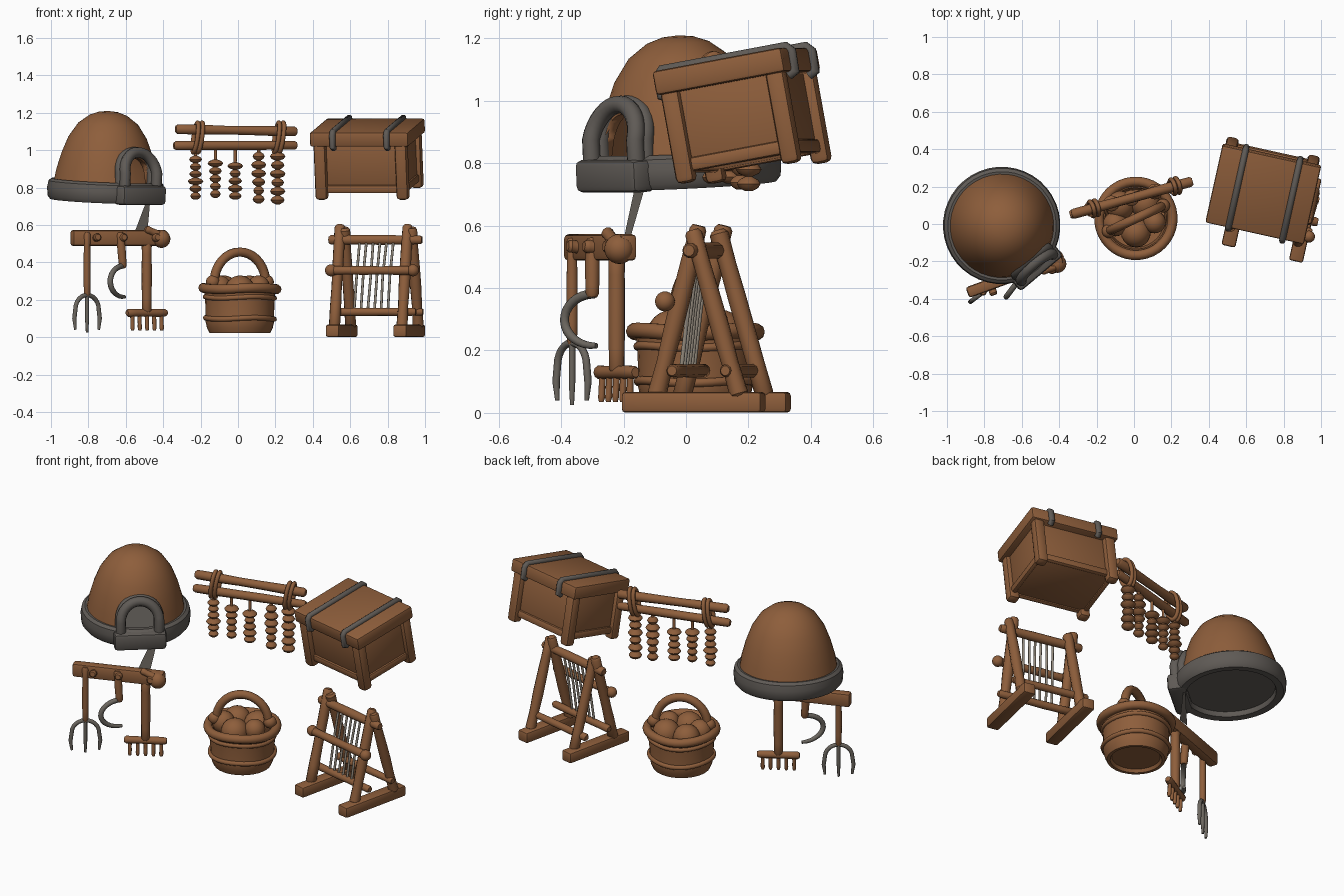
import bpy, bmesh, math, random
from mathutils import Matrix, Vector

random.seed(4)
if "Cube" in bpy.data.objects:
    bpy.data.objects.remove(bpy.data.objects["Cube"])


def material(name, rgb):
    m = bpy.data.materials.new(name)
    m.use_nodes = True
    m.diffuse_color = (*rgb, 1)
    m.node_tree.nodes["Principled BSDF"].inputs["Base Color"].default_value = (*rgb, 1)
    return m


BROWN = material("warm brown", (0.27, 0.112, 0.044))
STONE = material("grey stone", (0.115, 0.103, 0.092))
IRON = material("dull iron", (0.15, 0.135, 0.115))
THREAD = material("pale thread", (0.30, 0.26, 0.21))


def place(x, y, z, yaw=0, tilt=0):
    return (Matrix.Translation((x, y, z)) @ Matrix.Rotation(math.radians(yaw), 4, 'Z')
            @ Matrix.Rotation(math.radians(tilt), 4, 'X'))


WORLD = Matrix()


def finish(name, mesh, mat, frame):
    mesh.transform(frame)
    mesh.materials.clear()
    mesh.materials.append(mat)
    mesh.shade_smooth()
    mesh.set_sharp_from_angle(angle=math.radians(40))
    ob = bpy.data.objects.new(name, mesh)
    bpy.context.collection.objects.link(ob)
    return ob


def from_bmesh(name, bm, mat, frame):
    bmesh.ops.recalc_face_normals(bm, faces=bm.faces)
    mesh = bpy.data.meshes.new(name)
    bm.to_mesh(mesh)
    bm.free()
    return finish(name, mesh, mat, frame)


def box(name, centre, size, mat=BROWN, frame=WORLD, bevel=0.012):
    bm = bmesh.new()
    bmesh.ops.create_cube(bm, size=1)
    bmesh.ops.scale(bm, vec=size, verts=bm.verts)
    bmesh.ops.translate(bm, vec=centre, verts=bm.verts)
    bmesh.ops.bevel(bm, geom=bm.edges[:], offset=bevel, segments=2, affect='EDGES', profile=0.5)
    return from_bmesh(name, bm, mat, frame)


def lathe(name, profile, mat=BROWN, frame=WORLD, steps=32):
    bm = bmesh.new()
    vs = [bm.verts.new((r, 0, z)) for r, z in profile]
    es = [bm.edges.new(p) for p in zip(vs, vs[1:])]
    bmesh.ops.spin(bm, geom=vs + es, cent=(0, 0, 0), axis=(0, 0, 1),
                   angle=math.tau, steps=steps, use_duplicate=False)
    bmesh.ops.remove_doubles(bm, verts=bm.verts, dist=0.0004)
    return from_bmesh(name, bm, mat, frame)


def tube(name, pts, r, mat=BROWN, frame=WORLD, cyclic=False, radii=None):
    cu = bpy.data.curves.new(name, 'CURVE')
    cu.dimensions = '3D'
    cu.bevel_depth, cu.bevel_resolution, cu.use_fill_caps = r, 3, True
    sp = cu.splines.new('POLY')
    sp.points.add(len(pts) - 1)
    sp.use_cyclic_u = cyclic
    for i, p in enumerate(pts):
        sp.points[i].co = (*p, 1)
        sp.points[i].radius = radii[i] if radii else 1
    tmp = bpy.data.objects.new(name + "_path", cu)
    bpy.context.collection.objects.link(tmp)
    bpy.context.view_layer.update()
    mesh = bpy.data.meshes.new_from_object(tmp.evaluated_get(bpy.context.evaluated_depsgraph_get()))
    bpy.data.objects.remove(tmp)
    return finish(name, mesh, mat, frame)


def pole(name, a, b, r, frame=WORLD, mat=BROWN):
    """Hand-cut stick: rounded ends, slightly uneven thickness."""
    a, b = Vector(a), Vector(b)
    e = min(0.12, 0.012 / (b - a).length)
    ts = [0, e, 0.2, 0.4, 0.6, 0.8, 1 - e, 1]
    radii = [0.7] + [random.uniform(0.93, 1.07) for _ in ts[2:]] + [0.7]
    return tube(name, [a.lerp(b, t) for t in ts], r, mat, frame, radii=radii)


def ball(name, centre, r, mat=BROWN, frame=WORLD):
    bm = bmesh.new()
    bmesh.ops.create_uvsphere(bm, u_segments=20, v_segments=12, radius=r)
    bmesh.ops.translate(bm, vec=centre, verts=bm.verts)
    return from_bmesh(name, bm, mat, frame)


def arc(fn, a0, a1, n):
    return [fn(math.radians(a0 + (a1 - a0) * i / n)) for i in range(n + 1)]


# Domed oven: hollow shell with an arched mouth, stone ring, floor and sill
oven = place(-0.71, -0.005, 0.732, 40, 3.5)
dome = lathe("oven_dome", [(0, .478), (.05, .473), (.1, .455), (.16, .41), (.21, .335), (.243, .25),
                           (.268, .16), (.285, .06), (.25, .06), (.23, .16), (.2, .25), (.15, .34),
                           (.09, .4), (0, .42)], BROWN, oven, 40)
bm = bmesh.new()
mouth = [(-.085, .0), (.085, .0)] + arc(lambda a: (.085 * math.cos(a), .15 + .09 * math.sin(a)), 0, 180, 12)
face = bm.faces.new([bm.verts.new((x, -.5, z)) for x, z in mouth])
ext = bmesh.ops.extrude_face_region(bm, geom=[face])
bmesh.ops.translate(bm, vec=(0, .42, 0), verts=[v for v in ext["geom"] if isinstance(v, bmesh.types.BMVert)])
cutter = from_bmesh("mouth_cutter", bm, BROWN, oven)
cutter.hide_render = True
mod = dome.modifiers.new("mouth", 'BOOLEAN')
mod.object, mod.operation, mod.solver = cutter, 'DIFFERENCE', 'EXACT'
bpy.context.view_layer.update()
cut = bpy.data.meshes.new_from_object(dome.evaluated_get(bpy.context.evaluated_depsgraph_get()))
dome.modifiers.clear()
dome.data = cut
bpy.data.objects.remove(cutter)

lathe("oven_ring", [(.255, .0), (.295, -.003), (.31, .015), (.314, .06), (.308, .095), (.29, .108),
                    (.262, .105), (.25, .08), (.25, .01), (.255, .0)], STONE, oven, 40)
lathe("oven_floor", [(0, .03), (.27, .03), (.27, .075), (0, .075)], STONE, oven, 40)
box("oven_sill", (0, -.285, .045), (.3, .1, .105), STONE, oven, .02)
arch = ([(-.11, -.275, .07)] + arc(lambda a: (-.11 * math.cos(a), -.275 + .035 * math.sin(a),
        .16 + .112 * math.sin(a)), 0, 180, 16) + [(.11, -.275, .07)])
for i, dy in enumerate((-.015, .025)):
    tube("oven_arch_%d" % i, [(x, y + dy, z) for x, y, z in arch], .029, STONE, oven)

# Tool rack: beam with pegs
rack = place(-.637, -.275, .53, 20)
box("rack_beam", (0, 0, 0), (.54, .06, .085), BROWN, rack, .015)
for i, x in enumerate((-.14, .01, .2)):
    pole("rack_peg_%d" % i, (x, .02, -.005), (x, -.06, .005), .022, rack)
ball("rack_knob", (.235, -.02, -.005), .048, BROWN, rack)
pole("rack_brace", (.14, -.03, .05), (.26, -.03, .0), .02, rack)

# Pitchfork
fork = place(-.807, -.365, 0, 37)
pole("fork_handle", (0, 0, .56), (0, 0, .22), .018, fork)
tube("fork_middle_tine", [(0, 0, .24), (0, 0, .1), (0, 0, .025)], .011, IRON, fork, radii=[1, 1, .6])
prongs = ([(-.078, 0, .04), (-.085, 0, .1)] +
          arc(lambda a: (-.078 * math.cos(a), 0, .15 + .075 * math.sin(a)), 0, 180, 12) +
          [(.085, 0, .1), (.078, 0, .04)])
tube("fork_outer_tines", prongs, .012, IRON, fork, radii=[.6] + [1] * (len(prongs) - 2) + [.6])

# Sickle
pole("sickle_handle", (-.63, -.3, .56), (-.615, -.3, .37), .022)
sickle = place(-.612, -.295, .298, 53)
hook = arc(lambda a: (-.118 * math.sin(a), 0, .083 * math.cos(a)), 0, 185, 16)
tube("sickle_blade", hook, .015, IRON, sickle, radii=[1] * 12 + [.9, .85, .8, .75, .6])

# Rake
rake = place(-.488, -.222, 0, 30)
pole("rake_handle", (0, 0, .52), (0, 0, .13), .026, rake)
pole("rake_head", (-.122, 0, .13), (.122, 0, .13), .022, rake)
for i in range(5):
    x = (i - 2) * .045
    pole("rake_tine_%d" % i, (x, 0, .13), (x, -.005, .035), .011, rake)

# Upright blade above the rack
bm = bmesh.new()
bm.faces.new([bm.verts.new(p) for p in ((-.555, -.2, .555), (-.485, -.18, .555),
                                        (-.465, -.115, .78), (-.485, -.16, .74))])
bmesh.ops.solidify(bm, geom=bm.faces[:], thickness=.012)
from_bmesh("rack_blade", bm, IRON, WORLD)

# Drying rack: two poles, ties, and hanging strings of beads
drying = place(-.01, .14, 0, 15.3)
pole("drying_pole_upper", (-.335, 0, 1.112), (.335, 0, 1.1), .026, drying)
pole("drying_pole_lower", (-.345, 0, 1.024), (.335, 0, 1.026), .025, drying)
for i, x in enumerate((-.225, -.2, .225, .25)):
    loop = arc(lambda a: (x + .012 * math.sin(a), .04 * math.cos(a), 1.067 + .08 * math.sin(a)), 0, 345, 23)
    tube("drying_tie_%d" % i, loop, .012, BROWN, drying, cyclic=True)
strings = ((-.225, .97, .735, 6), (-.115, .95, .745, 5), (-.005, .935, .735, 5),
           (.125, .99, .715, 6), (.23, .99, .71, 6))
for i, (x, top, low, n) in enumerate(strings):
    h = (top - low) / n
    profile = [(0, top)]
    for k in range(n):
        z, r = top - k * h, random.uniform(.029, .043)
        profile += [(.011, z), (r * .8, z - .22 * h), (r, z - .5 * h), (r * .8, z - .78 * h)]
    profile += [(.011, low), (0, low)]
    at = drying @ Matrix.Translation((x, 0, 0))
    lathe("bead_string_%d" % i, profile, BROWN, at, 14)
    pole("bead_cord_%d" % i, (0, 0, 1.03), (0, 0, top - .02), .009, at)

# Basket of round loaves with a hooped handle
basket = place(.01, .03, 0, 25)
lathe("basket_body", [(0, .04), (.135, .04), (.145, .022), (.163, .022), (.176, .05), (.184, .085),
                      (.183, .12), (.186, .2), (.19, .25), (.165, .25), (.155, .18), (0, .17)], BROWN, basket)
for i, (r, z, t) in enumerate(((.197, .26, .026), (.186, .212, .013), (.184, .1, .014))):
    tube("basket_band_%d" % i, arc(lambda a: (r * math.cos(a), r * math.sin(a), z + .004 * math.sin(3 * a)),
                                   0, 350, 35), t, BROWN, basket, cyclic=True)
hoop = arc(lambda a: (-.152 * math.cos(a), 0, .29 + .165 * math.sin(a)), 0, 180, 18)
tube("basket_handle", hoop, .025, BROWN, basket)
for i, s in enumerate((-1, 1)):
    ball("basket_handle_knob_%d" % i, (s * .16, 0, .295), .037, BROWN, basket)
for i, (x, y, r) in enumerate(((.01, -.055, .08), (-.075, .09, .078), (.06, .1, .08), (.11, .0, .06),
                               (-.1, -.01, .066))):
    ball("loaf_%d" % i, (x, y + .01, .33 - r), r)

# Chest: lid, body, corner legs, lower rails and straps
chest = place(.69, .155, 1.13, -12.5, 10.4)
box("chest_lid", (0, 0, -.037), (.54, .43, .078), BROWN, chest)
box("chest_body", (0, 0, -.195), (.46, .345, .26), BROWN, chest)
for i, (sx, sy) in enumerate(((-1, -1), (1, -1), (-1, 1), (1, 1))):
    box("chest_leg_%d" % i, (sx * .222, sy * .175, -.215), (.066, .062, .305), BROWN, chest, .018)
for i, s in enumerate((-1, 1)):
    box("chest_long_rail_%d" % i, (0, s * .17, -.312), (.42, .03, .045), BROWN, chest)
    box("chest_side_rail_%d" % i, (s * .226, 0, -.312), (.03, .33, .045), BROWN, chest)
    x = .005 + s * .148
    strap = [(x, -.2, -.085), (x, -.222, -.075), (x, -.222, -.012), (x, -.205, .006),
             (x, .205, .006), (x, .222, -.012), (x, .222, -.075), (x, .2, -.085)]
    tube("chest_strap_%d" % i, strap, .017, STONE, chest)

# Loom: feet, crossed legs, bars and threads
loom = place(.735, .065, 0, -12.7)
for i, s in enumerate((-1, 1)):
    x = s * .185
    box("loom_foot_%d" % i, (x, 0, .034), (.076, .46, .066), BROWN, loom)
    pole("loom_front_leg_%d" % i, (x - .012, -.125, .05), (x - .012, .015, .6), .029, loom)
    pole("loom_back_leg_%d" % i, (x + .015, .155, .05), (x + .015, .0, .585), .029, loom)
    ball("loom_bar_knob_%d" % i, (s * .225, -.085, .357), .032, BROWN, loom)
for name, y, z, half, r in (("top", 0, .52, .255, .026), ("middle", -.085, .357, .23, .024),
                            ("low_front", -.06, .135, .235, .022), ("low_back", .115, .135, .235, .022)):
    pole("loom_%s_bar" % name, (-half, y, z), (half, y, z), r, loom)
for i in range(6):
    x = -.095 + i * .037
    sway = random.uniform(-.006, .006)
    tube("loom_thread_%d" % i, [(x + .012, -.012, .52), (x + sway, -.04, .33), (x - .008, -.065, .13)],
         .007, THREAD, loom)
